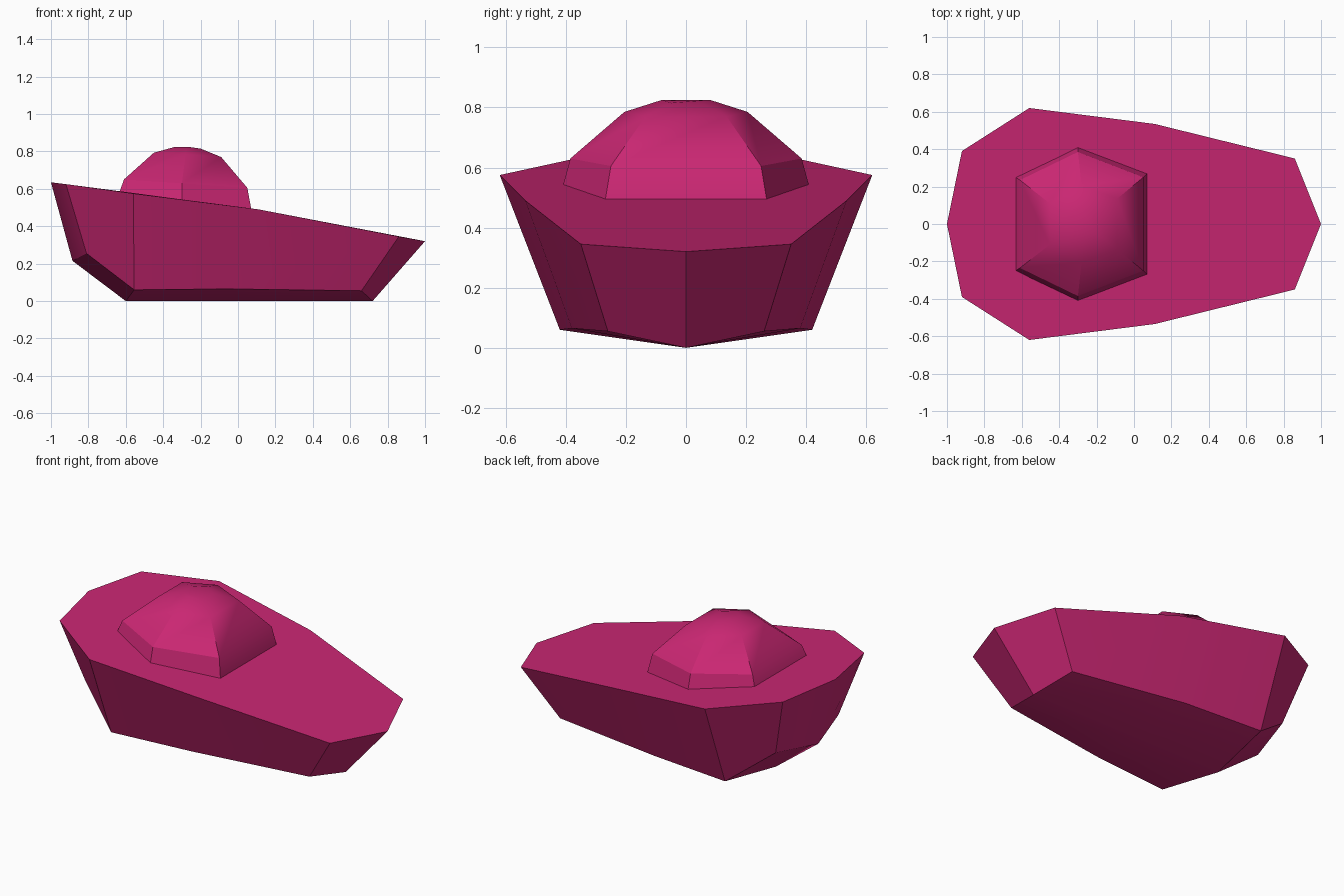
import bpy
import bmesh
import math

cube = bpy.data.objects.get("Cube")
if cube:
    bpy.data.objects.remove(cube, do_unlink=True)

magenta = bpy.data.materials.new("magenta")
magenta.use_nodes = True
colour = (0.59, 0.02, 0.17, 1)
magenta.diffuse_color = colour
magenta.node_tree.nodes["Principled BSDF"].inputs["Base Color"].default_value = colour


def full_ring(half):
    """Close a half outline by reflecting its off-centre points across y = 0."""
    return half + [(x, -y, z) for x, y, z in reversed(half) if y > 0]


def loft(name, rings):
    """Join closed rings with faces, cap the first one, merge collapsed corners."""
    bm = bmesh.new()
    loops = [[bm.verts.new(p) for p in ring] for ring in rings]
    bm.faces.new(loops[0])
    for a, b in zip(loops, loops[1:]):
        count = len(a)
        for i in range(count):
            j = (i + 1) % count
            bm.faces.new((a[i], a[j], b[j], b[i]))
    bmesh.ops.remove_doubles(bm, verts=bm.verts, dist=0.0005)
    bmesh.ops.recalc_face_normals(bm, faces=bm.faces)
    mesh = bpy.data.meshes.new(name)
    bm.to_mesh(mesh)
    bm.free()
    mesh.materials.append(magenta)
    obj = bpy.data.objects.new(name, mesh)
    bpy.context.collection.objects.link(obj)
    bpy.ops.object.select_all(action="DESELECT")
    obj.select_set(True)
    bpy.context.view_layer.objects.active = obj
    bpy.ops.object.shade_smooth_by_angle(angle=math.radians(30))
    return obj


# Hull: deck edge, chine and keel, each from stern to bow
deck = full_ring([(-1, 0, .635), (-.92, .39, .625), (-.56, .62, .575),
                  (.11, .535, .49), (.86, .35, .345), (1, 0, .32)])
bow = (.72, 0, 0)
chine = full_ring([(-.885, 0, .215), (-.81, .3, .255), (-.555, .42, .06),
                   (-.05, .38, .065), (.66, .26, .055), bow])
heel, mid_keel = (-.6, 0, 0), (-.05, 0, 0)
keel_half = [heel, heel, heel, mid_keel, bow, bow]
keel = keel_half + keel_half[-2:0:-1]
loft("hull", [deck, chine, keel])

# Cabin dome: six-sided rings from the crown down into the deck
dome_rings = [
    [(-.335, .045, .825), (-.27, .08, .825), (-.2, .05, .815)],
    [(-.45, .11, .793), (-.28, .205, .785), (-.09, .135, .77)],
    [(-.61, .235, .65), (-.3, .385, .63), (.05, .25, .605)],
    [(-.643, .255, .555), (-.3, .415, .52), (.072, .27, .485)],
]
loft("cabin_dome", [full_ring(half) for half in dome_rings])
